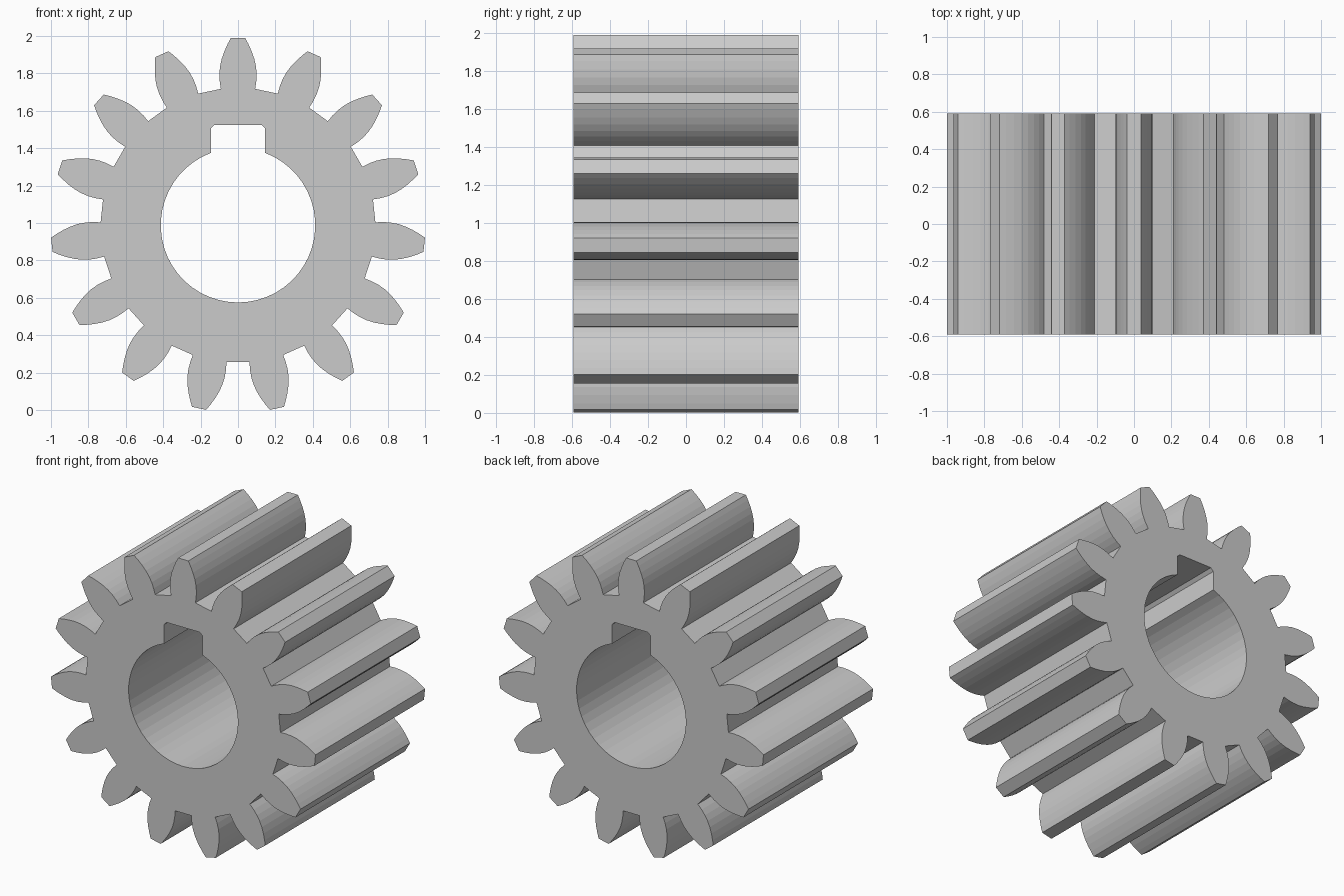
import bpy, bmesh
from math import sin, cos, tau, asin, sqrt

if "Cube" in bpy.data.objects:
    bpy.data.objects.remove(bpy.data.objects["Cube"])

TEETH, CZ, HALF_DEPTH = 15, 0.988, 0.591
BORE_R, KEY_W, KEY_TOP, CHAMFER = 0.413, 0.145, 0.537, 0.02

# Half tooth: (distance from axis along the tooth, half width), root to tip
HALF_TOOTH = [(0.729, 0.092), (0.77, 0.098), (0.81, 0.0995), (0.85, 0.096),
              (0.89, 0.087), (0.93, 0.073), (0.97, 0.055), (1.001, 0.0385)]
tooth = [(-w, r) for r, w in HALF_TOOTH] + [(w, r) for r, w in reversed(HALF_TOOTH)]

# Outer outline: the tooth repeated clockwise from the top
outer = []
for i in range(TEETH):
    a = tau * i / TEETH
    outer += [(x * cos(a) + y * sin(a), y * cos(a) - x * sin(a)) for x, y in tooth]

# Bore outline: arc broken at the top by the chamfered keyway
a0, steps = asin(KEY_W / BORE_R), 44
bore = [(BORE_R * sin(a0 + (tau - 2 * a0) * i / steps),
         BORE_R * cos(a0 + (tau - 2 * a0) * i / steps)) for i in range(steps + 1)]
bore += [(-KEY_W, KEY_TOP - CHAMFER), (-KEY_W + CHAMFER, KEY_TOP),
         (KEY_W - CHAMFER, KEY_TOP), (KEY_W, KEY_TOP - CHAMFER)]

# Fill the area between outlines and extrude it along y
bm = bmesh.new()
edges = []
for outline in (outer, bore):
    vs = [bm.verts.new((x, -HALF_DEPTH, z + CZ)) for x, z in outline]
    edges += [bm.edges.new((vs[i - 1], vs[i])) for i in range(len(vs))]
bmesh.ops.triangle_fill(bm, use_beauty=True, use_dissolve=False, edges=edges)
result = bmesh.ops.extrude_face_region(bm, geom=bm.faces[:], use_keep_orig=True)
new_verts = [g for g in result["geom"] if isinstance(g, bmesh.types.BMVert)]
bmesh.ops.translate(bm, verts=new_verts, vec=(0, 2 * HALF_DEPTH, 0))
bmesh.ops.recalc_face_normals(bm, faces=bm.faces[:])

mesh = bpy.data.meshes.new("spur_gear")
bm.to_mesh(mesh)
bm.free()
gear = bpy.data.objects.new("spur_gear", mesh)
bpy.context.collection.objects.link(gear)
